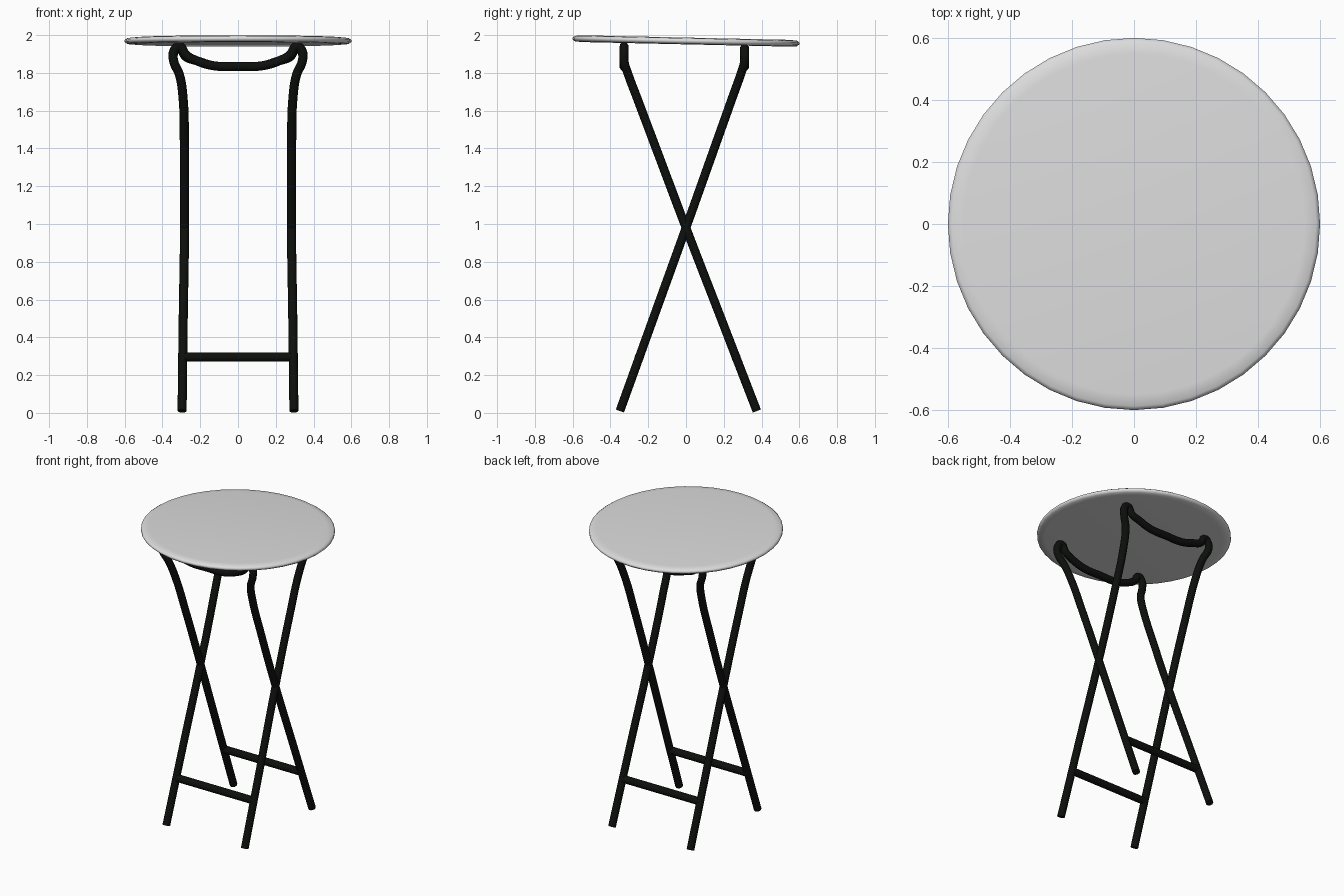
import bpy, bmesh, math
from mathutils import Matrix

if "Cube" in bpy.data.objects:
    bpy.data.objects.remove(bpy.data.objects["Cube"])


def material(name, rgb):
    m = bpy.data.materials.new(name)
    m.diffuse_color = (*rgb, 1)
    m.use_nodes = True
    m.node_tree.nodes["Principled BSDF"].inputs["Base Color"].default_value = m.diffuse_color
    return m


GREY = material("light_grey", (0.72, 0.72, 0.72))
BLACK = material("black", (0.004, 0.005, 0.004))


def smooth(obj, angle):
    bpy.ops.object.select_all(action='DESELECT')
    obj.select_set(True)
    bpy.context.view_layer.objects.active = obj
    bpy.ops.object.shade_smooth_by_angle(angle=math.radians(angle))


def tube(name, points, radius):
    """Round bar swept along a smooth path, with capped ends."""
    cu = bpy.data.curves.new(name, 'CURVE')
    cu.dimensions = '3D'
    cu.bevel_depth = radius
    cu.bevel_resolution = 3
    cu.resolution_u = 6
    cu.use_fill_caps = True
    sp = cu.splines.new('BEZIER')
    sp.bezier_points.add(len(points) - 1)
    for bp, p in zip(sp.bezier_points, points):
        bp.co = p
        bp.handle_left_type = bp.handle_right_type = 'AUTO'
    obj = bpy.data.objects.new(name, cu)
    bpy.context.collection.objects.link(obj)
    bpy.ops.object.select_all(action='DESELECT')
    obj.select_set(True)
    bpy.context.view_layer.objects.active = obj
    bpy.ops.object.convert(target='MESH')
    obj = bpy.context.object
    obj.name = name
    obj.data.materials.clear()
    obj.data.materials.append(BLACK)
    smooth(obj, 50)


# Seat: thin round disc with a softened rim, tipped slightly to the back
profile = [(0, -0.017), (0.55, -0.018), (0.588, -0.015), (0.6, -0.005),
           (0.6, 0.006), (0.588, 0.014), (0.55, 0.018), (0, 0.018)]
bm = bmesh.new()
vs = [bm.verts.new((r, 0, z)) for r, z in profile]
es = [bm.edges.new(pair) for pair in zip(vs, vs[1:])]
bmesh.ops.spin(bm, geom=vs + es, axis=(0, 0, 1), cent=(0, 0, 0),
               angle=math.tau, steps=40)
bmesh.ops.remove_doubles(bm, verts=bm.verts, dist=0.0005)
bmesh.ops.recalc_face_normals(bm, faces=bm.faces)
bmesh.ops.transform(bm, verts=bm.verts,
                    matrix=Matrix.Translation((0, 0, 1.969)) @ Matrix.Rotation(-0.022, 4, 'X'))
me = bpy.data.meshes.new("seat")
bm.to_mesh(me)
bm.free()
seat = bpy.data.objects.new("seat", me)
bpy.context.collection.objects.link(seat)
me.materials.append(GREY)
smooth(seat, 60)


def leg_frame(name, foot_y, top_y, top_z):
    """Bent tube frame: two legs joined by a sagging loop under the seat."""
    def lean(z):
        if z < 0.98:
            return foot_y * (0.98 - z) / 0.97
        return top_y * min(1, (z - 0.98) / 0.87)
    # half outline as (x, z) from the foot up to the middle of the loop
    side = [(0.296, 0.01), (0.29, 0.5), (0.283, 0.98), (0.284, 1.4),
            (0.292, 1.68), (0.31, 1.79), (0.341, 1.865), (0.34, top_z - 0.025),
            (0.312, top_z), (0.275, top_z - 0.045), (0.22, 1.865), (0.13, 1.838)]
    half = [(x, lean(z) if i < 7 else top_y, z) for i, (x, z) in enumerate(side)]
    path = half + [(0, top_y, 1.835)] + [(-x, y, z) for x, y, z in reversed(half)]
    tube(name, path, 0.024)
    # Foot rail between the two legs
    y = lean(0.295)
    tube(name + "_foot_rail", [(-0.29, y, 0.295), (0.29, y, 0.295)], 0.025)


leg_frame("rear_top_frame", -0.35, 0.31, 1.93)
leg_frame("front_top_frame", 0.375, -0.328, 1.94)
